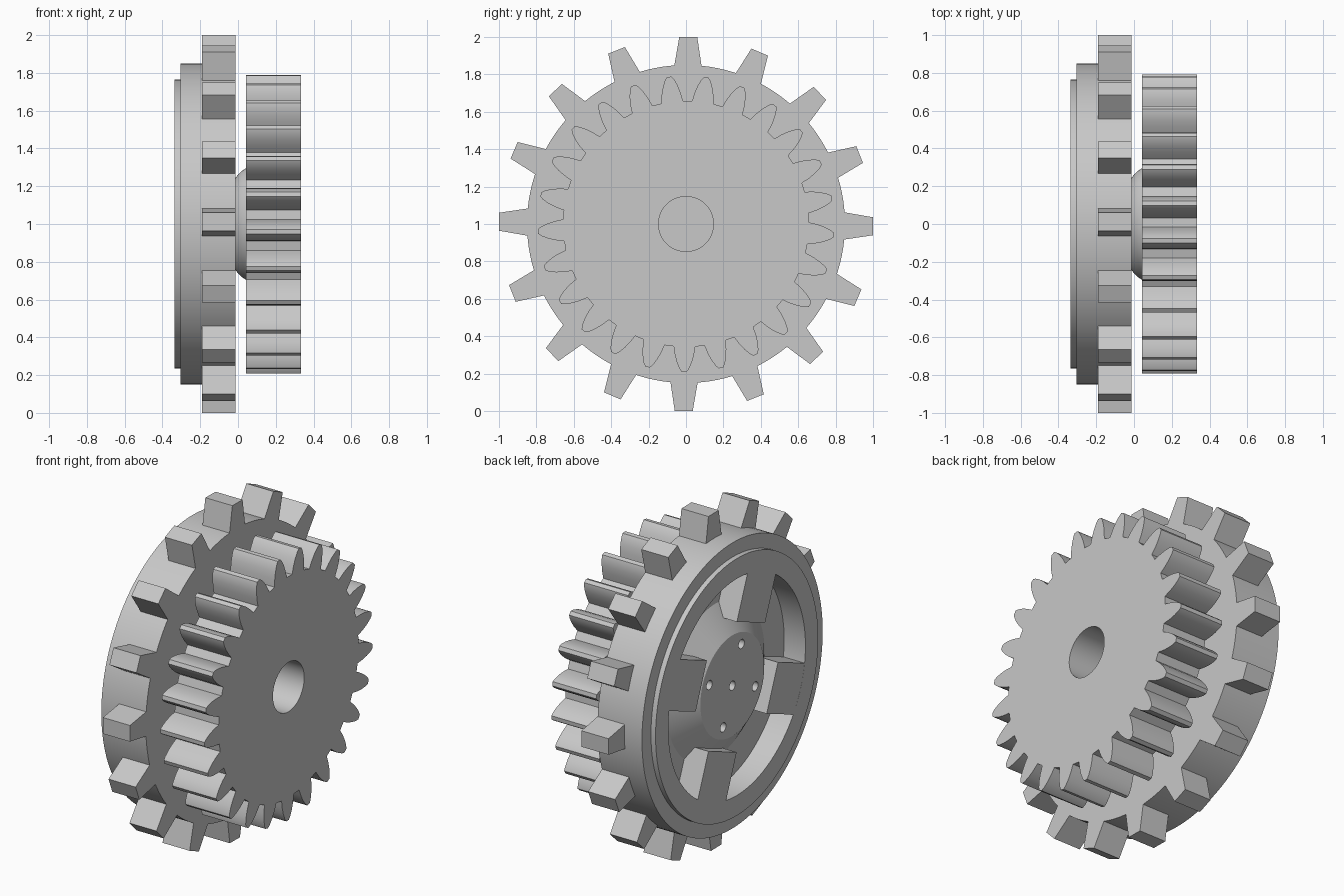
import bpy, bmesh
from math import sin, cos, radians, tau
from mathutils import Matrix

cube = bpy.data.objects.get("Cube")
if cube:
    bpy.data.objects.remove(cube, do_unlink=True)

TURN = radians(0.7)          # slight turn shared by all toothed parts
SPOKE_TURN = radians(-21.8)

grey = bpy.data.materials.new("plain grey")
grey.use_nodes = True
grey.diffuse_color = (0.58, 0.58, 0.58, 1)
grey.node_tree.nodes["Principled BSDF"].inputs["Base Color"].default_value = (0.58, 0.58, 0.58, 1)


def place(x, along, across, angle):
    """Point on the wheel: distance along a radius, offset across it."""
    return (x, along * sin(angle) + across * cos(angle),
            1 + along * cos(angle) - across * sin(angle))


def prism(bm, outline, x0, x1, angle=0):
    """Extrude a (along, across) outline from x0 to x1."""
    face = bm.faces.new([bm.verts.new(place(x0, r, s, angle)) for r, s in outline])
    new = bmesh.ops.extrude_face_region(bm, geom=[face])["geom"]
    verts = [v for v in new if isinstance(v, bmesh.types.BMVert)]
    bmesh.ops.translate(bm, verts=verts, vec=(x1 - x0, 0, 0))


def finish(bm, name):
    bmesh.ops.recalc_face_normals(bm, faces=bm.faces[:])
    mesh = bpy.data.meshes.new(name)
    bm.to_mesh(mesh)
    bm.free()
    obj = bpy.data.objects.new(name, mesh)
    bpy.context.collection.objects.link(obj)
    mesh.materials.append(grey)
    return obj


def lathe(name, profile, steps=128):
    """Turn an (x, radius) profile around the axle."""
    bm = bmesh.new()
    verts = [bm.verts.new((x, 0, 1 + r)) for x, r in profile]
    edges = [bm.edges.new(pair) for pair in zip(verts, verts[1:])]
    bmesh.ops.spin(bm, geom=verts + edges, cent=(0, 0, 1), axis=(1, 0, 0),
                   angle=tau, steps=steps, use_duplicate=False)
    bmesh.ops.remove_doubles(bm, verts=bm.verts[:], dist=0.0005)
    return finish(bm, name)


def drill(obj, holes, x0, x1, radius, segments):
    """Cut round holes given as (distance, angle) pairs."""
    bm = bmesh.new()
    for dist, angle in holes:
        spot = Matrix.Translation(place((x0 + x1) / 2, dist, 0, angle))
        bmesh.ops.create_cone(bm, cap_ends=True, segments=segments, radius1=radius,
                              radius2=radius, depth=x1 - x0,
                              matrix=spot @ Matrix.Rotation(tau / 4, 4, 'Y'))
    cutter = finish(bm, obj.name + "_cutter")
    cutter.hide_render = True
    mod = obj.modifiers.new("holes", 'BOOLEAN')
    mod.object, mod.solver = cutter, 'EXACT'
    bpy.context.view_layer.objects.active = obj
    bpy.ops.object.modifier_apply(modifier=mod.name)
    bpy.data.objects.remove(cutter, do_unlink=True)


# Wheel body: boss, recess, raised lip, rim and the neck towards the gear
wheel = lathe("wheel_body", [
    (-0.305, 0), (-0.305, 0.30), (-0.195, 0.46), (-0.195, 0.645),
    (-0.335, 0.645), (-0.335, 0.765), (-0.305, 0.765), (-0.305, 0.85),
    (-0.012, 0.85), (-0.012, 0.245), (0.003, 0.265), (0.023, 0.283),
    (0.05, 0.30), (0.05, 0)])
quarter = [SPOKE_TURN + k * tau / 4 for k in range(4)]
drill(wheel, [(0, 0)] + [(0.232, a) for a in quarter], -0.4, -0.2, 0.027, 24)

# Spoke blocks in the recess, flush with the lip
bm = bmesh.new()
for a in quarter:
    prism(bm, [(0.36, -0.143), (0.36, 0.143), (0.636, 0.143), (0.648, 0),
               (0.636, -0.143)], -0.3345, -0.18, a)
spokes = finish(bm, "spoke_blocks")

# Large drive teeth around the rim
bm = bmesh.new()
for k in range(16):
    prism(bm, [(0.82, -0.077), (0.82, 0.077), (1.0, 0.048), (1.0, -0.048)],
          -0.19, -0.012, TURN + k * tau / 16)
teeth = finish(bm, "rim_teeth")

# Small gear with rounded teeth, a gap rather than a tooth at the top
flank = [(0.655, 0.058), (0.70, 0.051), (0.74, 0.040), (0.775, 0.025), (0.792, 0.012)]
tooth = [(r, -s) for r, s in flank] + flank[::-1]
outline = []
for k in range(25):
    a = TURN + (k + 0.5) * tau / 25
    outline += [(r * cos(a) - s * sin(a), r * sin(a) + s * cos(a)) for r, s in tooth]
bm = bmesh.new()
prism(bm, outline, 0.043, 0.333)
gear = finish(bm, "small_gear")
drill(gear, [(0, 0)], 0.0, 0.4, 0.147, 64)

# Smooth round surfaces, sharp edges elsewhere
for obj in (wheel, spokes, teeth, gear):
    bpy.ops.object.select_all(action='DESELECT')
    obj.select_set(True)
    bpy.context.view_layer.objects.active = obj
    bpy.ops.object.shade_smooth_by_angle(angle=radians(30))
